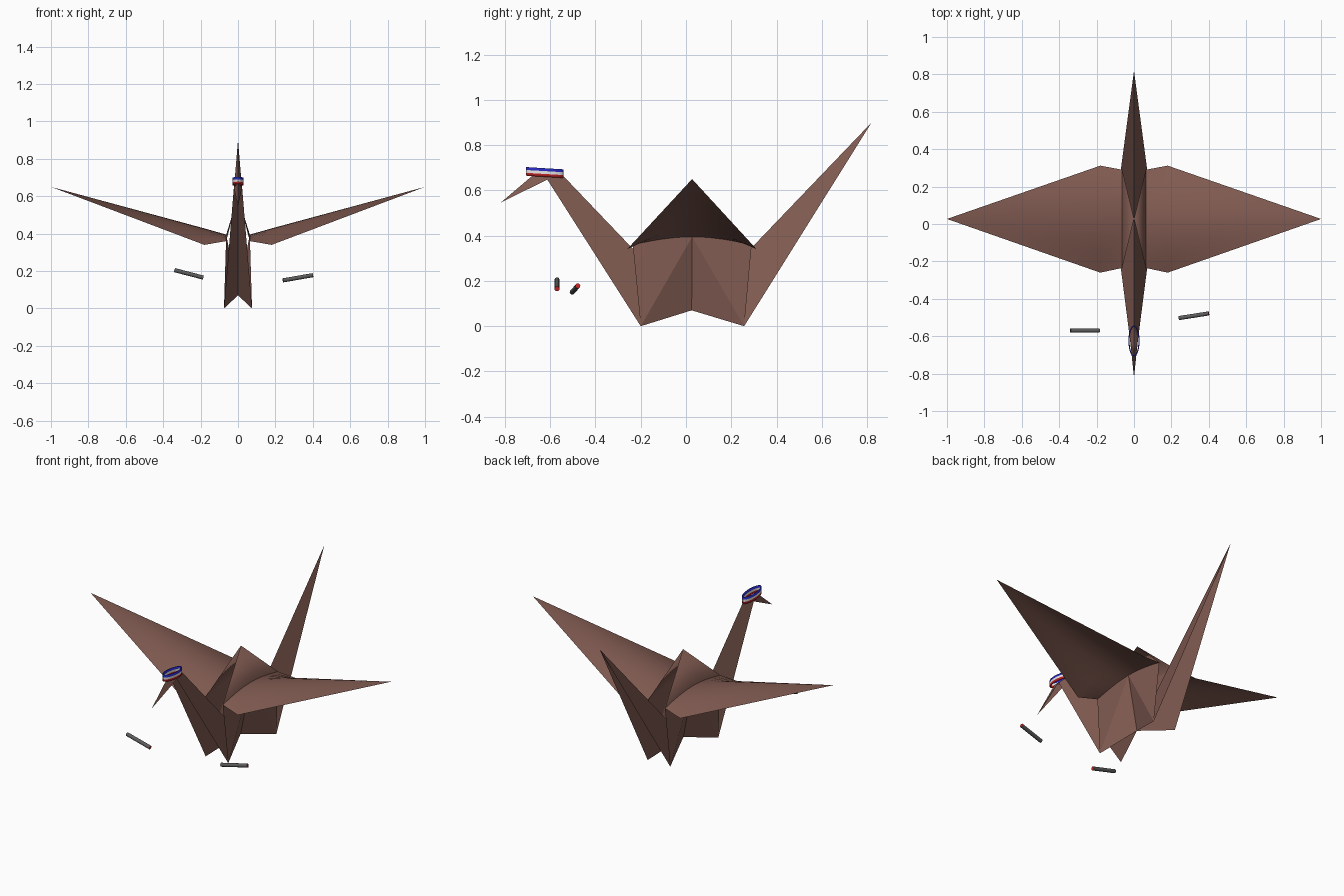
import bpy, bmesh, math
from mathutils import Vector

cube = bpy.data.objects.get("Cube")
if cube:
    bpy.data.objects.remove(cube)


def material(name, r, g, b):
    m = bpy.data.materials.new(name)
    m.use_nodes = True
    m.diffuse_color = (r, g, b, 1)
    bsdf = next(n for n in m.node_tree.nodes if n.type == 'BSDF_PRINCIPLED')
    bsdf.inputs["Base Color"].default_value = (r, g, b, 1)
    return m


PAPER = material("brown paper", .22, .105, .083)
BLUE = material("band blue", .02, .02, .5)
WHITE = material("band white", .8, .8, .8)
RED = material("band red", .6, .02, .02)
GREY = material("stick grey", .11, .11, .11)


def finish(name, bm, mats, angle=30):
    bmesh.ops.remove_doubles(bm, verts=bm.verts, dist=0.0005)
    bmesh.ops.recalc_face_normals(bm, faces=bm.faces)
    mesh = bpy.data.meshes.new(name)
    bm.to_mesh(mesh)
    bm.free()
    ob = bpy.data.objects.new(name, mesh)
    bpy.context.collection.objects.link(ob)
    for m in mats:
        mesh.materials.append(m)
    bpy.ops.object.select_all(action='DESELECT')
    ob.select_set(True)
    bpy.context.view_layer.objects.active = ob
    bpy.ops.object.shade_smooth_by_angle(angle=math.radians(angle))
    return ob


def folded(name, faces, sides=(1, -1), angle=30):
    """Paper sheet from faces of points, repeated on each listed side."""
    bm = bmesh.new()
    for s in sides:
        for f in faces:
            bm.faces.new([bm.verts.new((p[0] * s, p[1], p[2])) for p in f])
    return finish(name, bm, [PAPER], angle)


def arch(x, y0, y1, low, high, n=12):
    """Curved paper edge running front to back."""
    return [Vector((x + (.0 if low > .35 else 0), y0 + (y1 - y0) * i / n,
                    low + (high - low) * math.sin(math.pi * i / n)))
            for i in range(n + 1)]


def fan(tip, edge):
    return [(tip, a, b) for a, b in zip(edge, edge[1:])]


# Key fold points
centre = (0, .025, .07)
front_foot, back_foot = (.075, -.2, 0), (.075, .257, 0)
root = arch(.063, -.235, .29, .36, .395)
elbow = arch(.18, -.26, .312, .34, .428)
mid = len(root) // 2

# Body side panels, hanging from the wing roots
panels = fan(front_foot, root[:mid + 1]) + fan(back_foot, root[mid:])
panels += [(front_foot, root[mid], centre), (back_foot, centre, root[mid])]
folded("body_sides", panels, angle=12)

# Peaked hump, open at front and back
folded("back_hump", fan((0, .028, .60), root))

# Wings: root strip followed by a cone to the tip
for side, label in ((1, "left"), (-1, "right")):
    strip = [(a, b, d, c) for a, b, c, d in zip(root, root[1:], elbow, elbow[1:])]
    folded(label + "_wing", strip + fan((1, .027, .65), elbow), (side,))

# Tail: a sharp fold, open to the rear
folded("tail", [((0, .82, .9), back_foot, centre)])

# Neck and down-turned head
throat, nape, brow = (.022, -.613, .648), (0, -.55, .672), (0, -.675, .668)
beak = (0, -.82, .545)
folded("neck", [(centre, front_foot, throat, nape)])
folded("head", [(nape, throat, brow), (brow, throat, beak)])

# Striped headband: an oval ring in three rows
bm = bmesh.new()
SEG, height = 32, .038
rows = []
for k in range(4):
    ring = []
    for i in range(SEG):
        a = math.tau * i / SEG
        y = .083 * math.sin(a)
        ring.append(bm.verts.new((.03 * math.cos(a), y - .625,
                                  .66 + height * k / 3 - .06 * y)))
    rows.append(ring)
for k in range(3):
    for i in range(SEG):
        j = (i + 1) % SEG
        f = bm.faces.new((rows[k][i], rows[k][j], rows[k + 1][j], rows[k + 1][i]))
        f.material_index = k
band = finish("headband", bm, [RED, WHITE, BLUE])
wall = band.modifiers.new("thickness", 'SOLIDIFY')
wall.thickness = .006
wall.offset = -1


# Two short sticks, each with a red end
def stick(name, a, b):
    a, b = Vector(a), Vector(b)
    bm = bmesh.new()
    bmesh.ops.create_cone(bm, cap_ends=True, segments=16, radius1=.011,
                          radius2=.011, depth=(b - a).length)
    for f in bm.faces:
        f.material_index = 1 if f.normal.z > .9 else 0
    ob = finish(name, bm, [GREY, RED])
    ob.location = (a + b) / 2
    ob.rotation_euler = (b - a).to_track_quat('Z', 'Y').to_euler()


stick("right_stick", (-.34, -.57, .205), (-.185, -.57, .165))
stick("left_stick", (.24, -.503, .15), (.40, -.478, .178))
